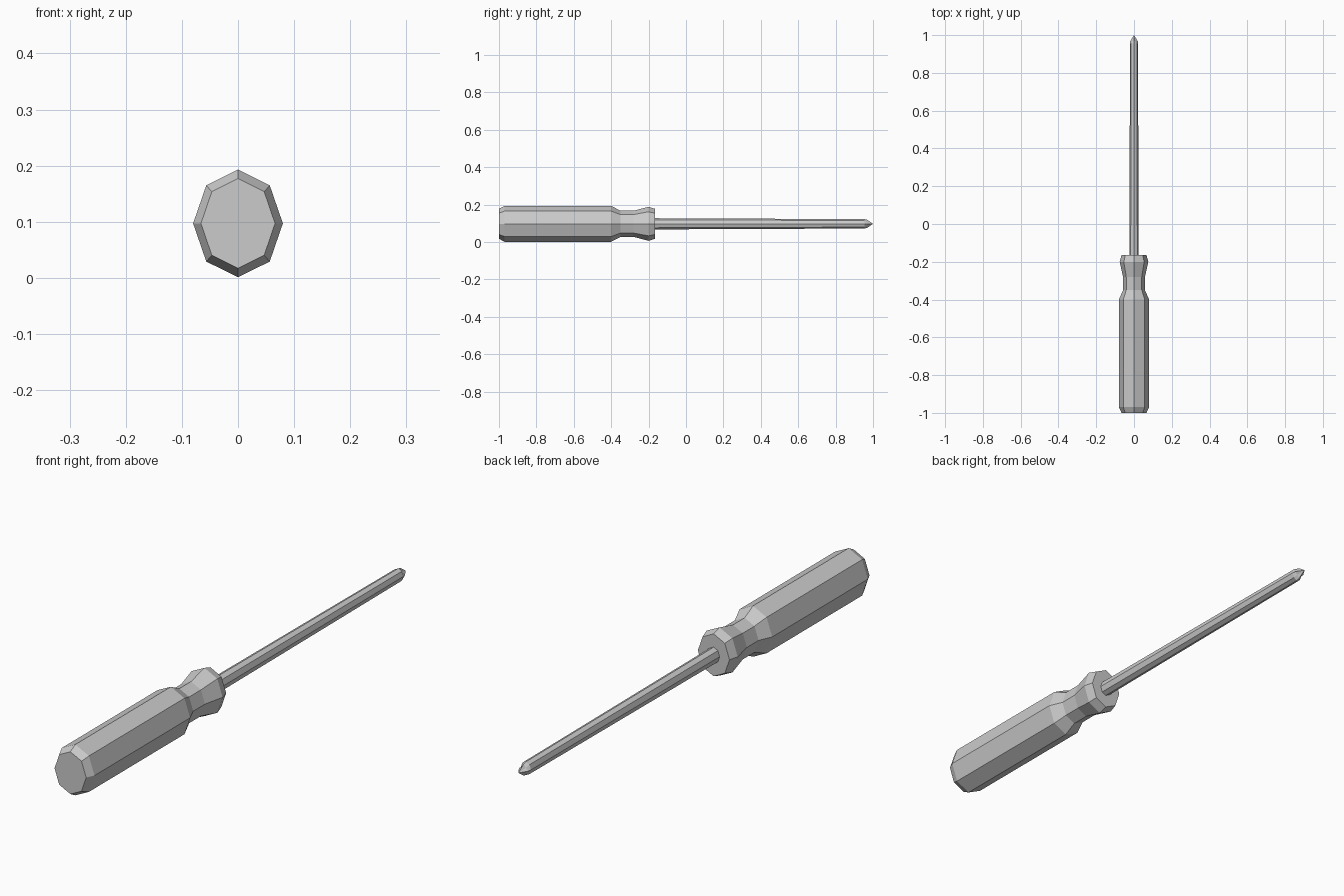
import bpy, bmesh
from math import sin, cos, pi

cube = bpy.data.objects.get("Cube")
if cube:
    bpy.data.objects.remove(cube)

CENTRE_Z = 0.097

grey = bpy.data.materials.new("plain grey")
grey.use_nodes = True
colour = (0.6, 0.6, 0.6, 1)
grey.diffuse_color = colour
grey.node_tree.nodes["Principled BSDF"].inputs["Base Color"].default_value = colour


def loft(name, rings, apex=None):
    """Skin eight-sided rings (y, x radius, z radius, diagonal factor) along y."""
    bm = bmesh.new()
    loops = []
    for y, rx, rz, diagonal in rings:
        loop = []
        for i in range(8):
            f = diagonal if i % 2 else 1
            a = i * pi / 4
            loop.append(bm.verts.new((f * rx * cos(a), y, CENTRE_Z + f * rz * sin(a))))
        loops.append(loop)
    for a, b in zip(loops, loops[1:]):
        for i in range(8):
            j = (i + 1) % 8
            bm.faces.new((a[i], a[j], b[j], b[i]))
    bm.faces.new(loops[0])
    if apex is None:
        bm.faces.new(loops[-1])
    else:
        tip = bm.verts.new((0, apex, CENTRE_Z))
        for i in range(8):
            bm.faces.new((loops[-1][i], loops[-1][(i + 1) % 8], tip))
    bmesh.ops.recalc_face_normals(bm, faces=bm.faces)
    mesh = bpy.data.meshes.new(name)
    bm.to_mesh(mesh)
    bm.free()
    mesh.materials.append(grey)
    obj = bpy.data.objects.new(name, mesh)
    bpy.context.collection.objects.link(obj)
    return obj


# Faceted grip with chamfered butt, narrow waist and flared collar
loft("handle", [
    (-1.0, 0.066, 0.08, 1),
    (-0.97, 0.08, 0.096, 1),
    (-0.4, 0.08, 0.096, 1),
    (-0.35, 0.058, 0.07, 1),
    (-0.28, 0.058, 0.07, 1),
    (-0.2, 0.076, 0.091, 1),
    (-0.165, 0.066, 0.08, 1),
])

# Slightly tapering shaft ending in a fluted cross point
loft("shaft", [
    (-0.2, 0.025, 0.03, 1),
    (0.955, 0.021, 0.025, 1),
    (0.968, 0.02, 0.022, 0.6),
], apex=1.0)
